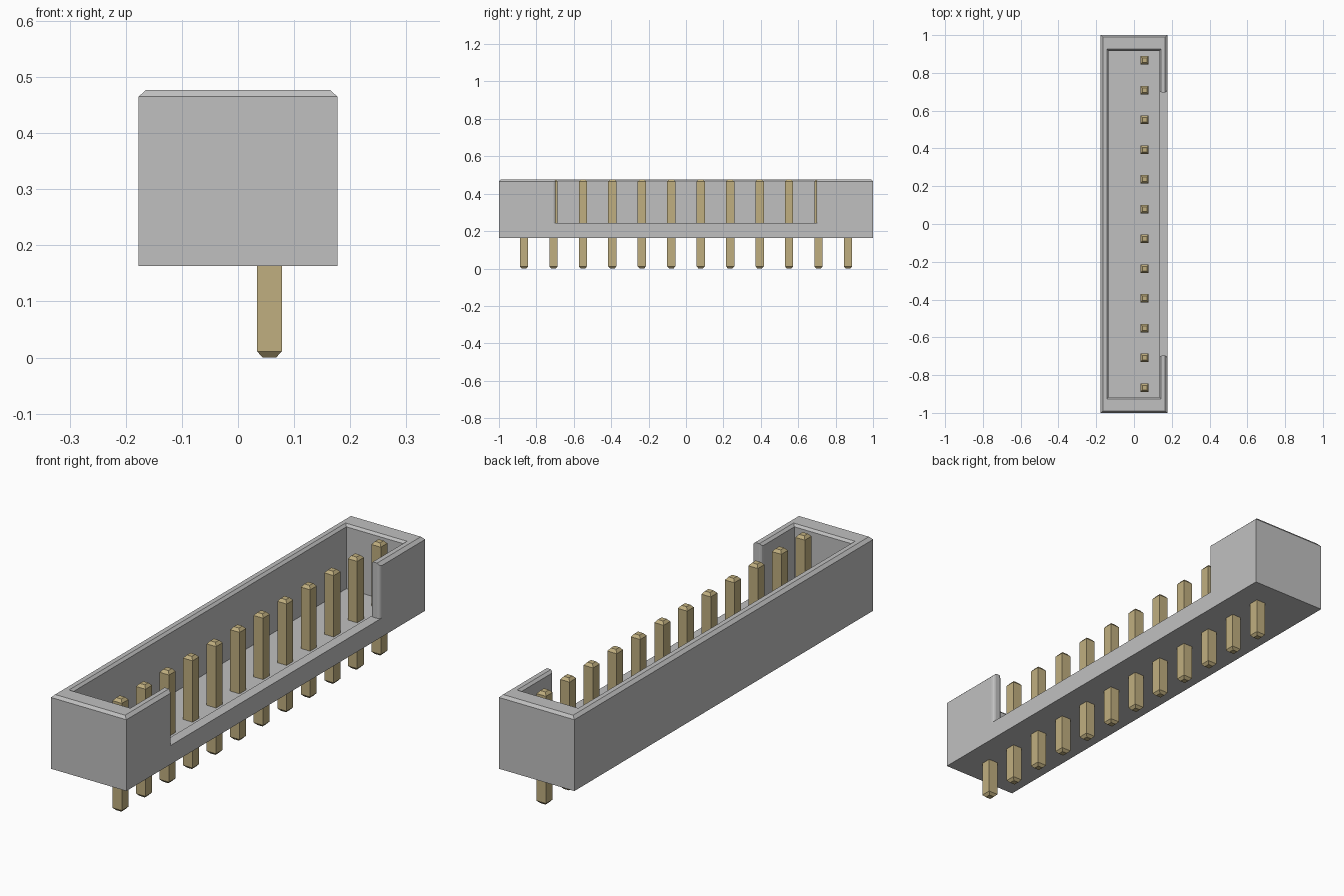
import bpy, bmesh, math

cube = bpy.data.objects.get("Cube")
if cube:
    bpy.data.objects.remove(cube, do_unlink=True)


def make_material(name, rgb):
    mat = bpy.data.materials.new(name)
    mat.use_nodes = True
    mat.diffuse_color = (*rgb, 1)
    mat.node_tree.nodes["Principled BSDF"].inputs["Base Color"].default_value = (*rgb, 1)
    return mat


def loft(name, rings):
    """Closed mesh through a stack of rings with equal point counts."""
    bm = bmesh.new()
    loops = [[bm.verts.new(p) for p in ring] for ring in rings]
    n = len(loops[0])
    for a, b in zip(loops, loops[1:]):
        for i in range(n):
            j = (i + 1) % n
            bm.faces.new((a[i], a[j], b[j], b[i]))
    bm.faces.new(loops[0][::-1])
    bm.faces.new(loops[-1])
    bmesh.ops.recalc_face_normals(bm, faces=bm.faces)
    mesh = bpy.data.meshes.new(name)
    bm.to_mesh(mesh)
    bm.free()
    return mesh


def rect(hx, hy, z):
    return [(-hx, -hy, z), (hx, -hy, z), (hx, hy, z), (-hx, hy, z)]


def add_object(name, mesh, location=(0, 0, 0)):
    obj = bpy.data.objects.new(name, mesh)
    obj.location = location
    bpy.context.collection.objects.link(obj)
    return obj


plastic = make_material("light grey plastic", (0.53, 0.53, 0.53))
brass = make_material("pale brass", (0.53, 0.43, 0.215))

# Open tray with chamfered outer and inner rims
BOTTOM, TOP, FLOOR, SILL = 0.163, 0.477, 0.205, 0.243
shell = loft("housing", [
    rect(0.177, 1.0, BOTTOM),
    rect(0.177, 1.0, TOP - 0.012),
    rect(0.164, 0.99, TOP),
    rect(0.144, 0.926, TOP),
    rect(0.134, 0.917, TOP - 0.01),
    rect(0.134, 0.917, FLOOR),
])
shell.materials.append(plastic)
housing = add_object("housing", shell)

# Side opening: the cutter flares at both wall faces to round the wall ends
R, HALF = 0.013, 0.697
edge = [(0.09, HALF + R), (0.134, HALF + R)]
for i in range(1, 4):
    a = math.radians(30 * i)
    edge.append((0.134 + R * (1 - math.cos(a)), HALF + R * (1 - math.sin(a))))
for i in range(3, -1, -1):
    a = math.radians(30 * i)
    edge.append((0.177 - R * (1 - math.cos(a)), HALF + R * (1 - math.sin(a))))
edge.append((0.25, HALF + R))
outline = edge + [(x, -y) for x, y in reversed(edge)]
cutter = add_object("opening_cutter", loft("opening_cutter", [
    [(x, y, z) for x, y in outline] for z in (SILL, 0.6)]))
cutter.hide_render = True

cut = housing.modifiers.new("opening", "BOOLEAN")
cut.operation = "DIFFERENCE"
cut.solver = "EXACT"
cut.object = cutter
bpy.ops.object.select_all(action="DESELECT")
bpy.context.view_layer.objects.active = housing
housing.select_set(True)
bpy.ops.object.modifier_apply(modifier=cut.name)
bpy.data.objects.remove(cutter, do_unlink=True)

# Row of square pins with tapered tips
pin_mesh = loft("pin", [
    rect(0.012, 0.012, 0),
    rect(0.022, 0.022, 0.011),
    rect(0.022, 0.022, 0.465),
    rect(0.012, 0.012, 0.477),
])
pin_mesh.materials.append(brass)
COUNT, PITCH = 12, 0.1575
for i in range(COUNT):
    y = (i - (COUNT - 1) / 2) * PITCH
    add_object(f"pin_{i + 1}", pin_mesh, (0.056, y, 0))
